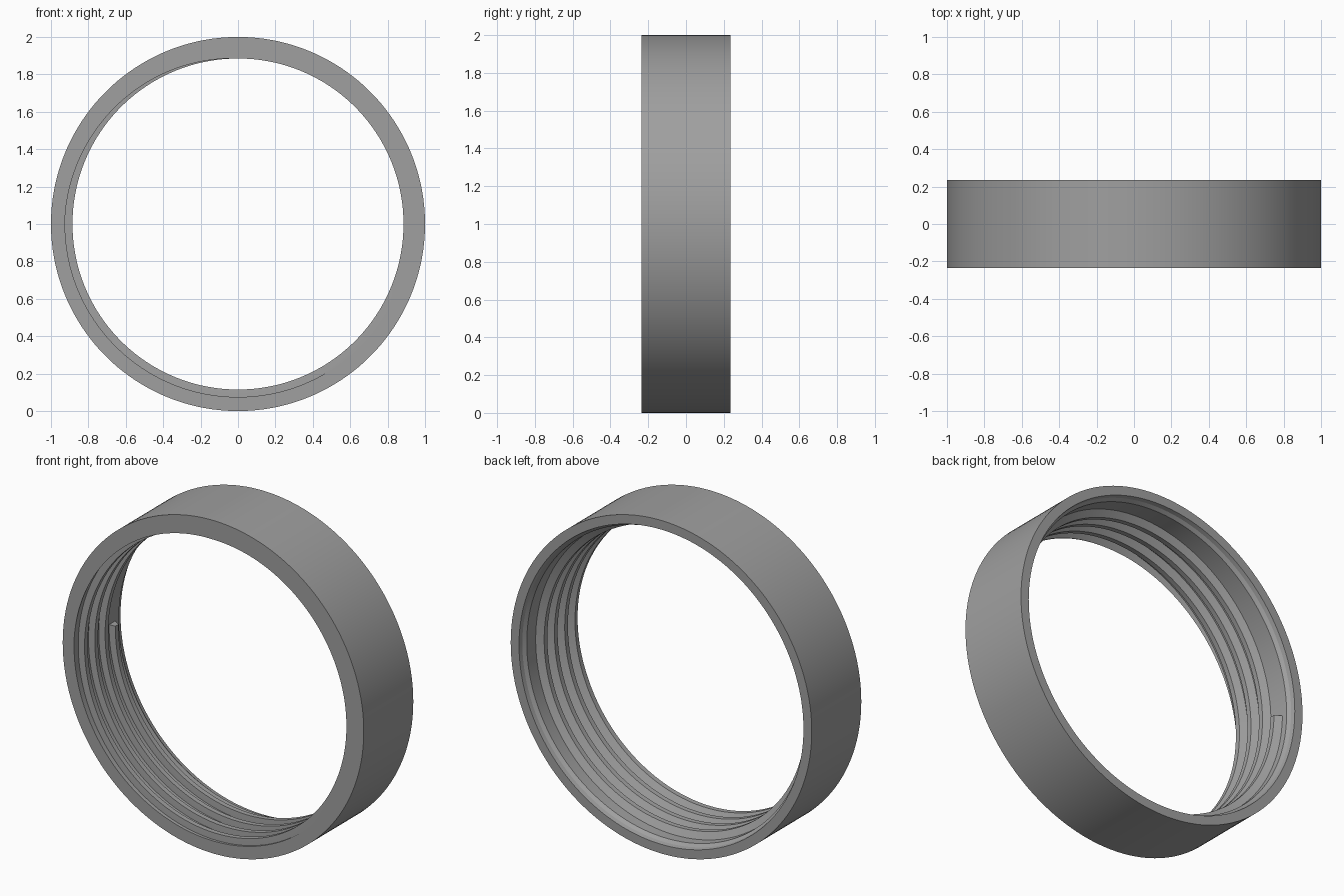
import bpy, bmesh, math

if "Cube" in bpy.data.objects:
    bpy.data.objects.remove(bpy.data.objects["Cube"])

SEG = 180                       # segments per turn
FRONT, BACK = -0.235, 0.235     # end planes
ROOT, CREST = 0.925, 0.885      # bore and thread crest radii
PITCH = 0.0975

grey = bpy.data.materials.new("grey")
grey.diffuse_color = (0.35, 0.35, 0.35, 1)
grey.use_nodes = True
grey.node_tree.nodes["Principled BSDF"].inputs["Base Color"].default_value = grey.diffuse_color


def point(r, turn, y):
    a = 2 * math.pi * turn
    return (r * math.sin(a), y, 1 + r * math.cos(a))


def sweep(bm, rows, closed):
    """Join rows of vertices (each a closed section) into a skin."""
    rings = [[bm.verts.new(p) for p in row] for row in rows]
    n = len(rings[0])
    pairs = list(zip(rings, rings[1:]))
    if closed:
        pairs.append((rings[-1], rings[0]))
    else:
        bm.faces.new(rings[0])
        bm.faces.new(rings[-1][::-1])
    for a, b in pairs:
        for i in range(n):
            j = (i + 1) % n
            bm.faces.new((a[i], a[j], b[j], b[i]))


def finish(bm, name):
    bmesh.ops.recalc_face_normals(bm, faces=bm.faces)
    me = bpy.data.meshes.new(name)
    bm.to_mesh(me)
    bm.free()
    ob = bpy.data.objects.new(name, me)
    bpy.context.collection.objects.link(ob)
    me.materials.append(grey)
    bpy.ops.object.select_all(action='DESELECT')
    ob.select_set(True)
    bpy.context.view_layer.objects.active = ob
    bpy.ops.object.shade_smooth_by_angle(angle=math.radians(25))


# Ring body: lathed section with a chamfered bore at the back
section = [(1, FRONT), (1, BACK), (0.945, BACK), (0.94, 0.21),
           (ROOT, 0.19), (ROOT, FRONT)]
bm = bmesh.new()
sweep(bm, [[point(r, i / SEG, y) for r, y in section] for i in range(SEG)], True)
finish(bm, "ring_body")

# Internal thread: helical ridge with one steep and one sloping flank,
# trimmed flush with the front face
ridge = [(0.93, 0.335), (ROOT, 0.335), (CREST, 0.31), (CREST, 0.0),
         (ROOT, -0.24), (0.93, -0.24)]
first, last = int(-0.4 * SEG), int(3.75 * SEG)
bm = bmesh.new()
sweep(bm, [[point(r, i / SEG, FRONT + PITCH * (i / SEG - u)) for r, u in ridge]
           for i in range(first, last + 1)], False)
cut = bmesh.ops.bisect_plane(bm, geom=bm.verts[:] + bm.edges[:] + bm.faces[:],
                             plane_co=(0, FRONT, 0), plane_no=(0, -1, 0),
                             clear_outer=True)
rim = [e for e in bm.edges if e.is_boundary]
bmesh.ops.triangle_fill(bm, edges=rim, use_beauty=True, normal=(0, -1, 0))
finish(bm, "thread")
